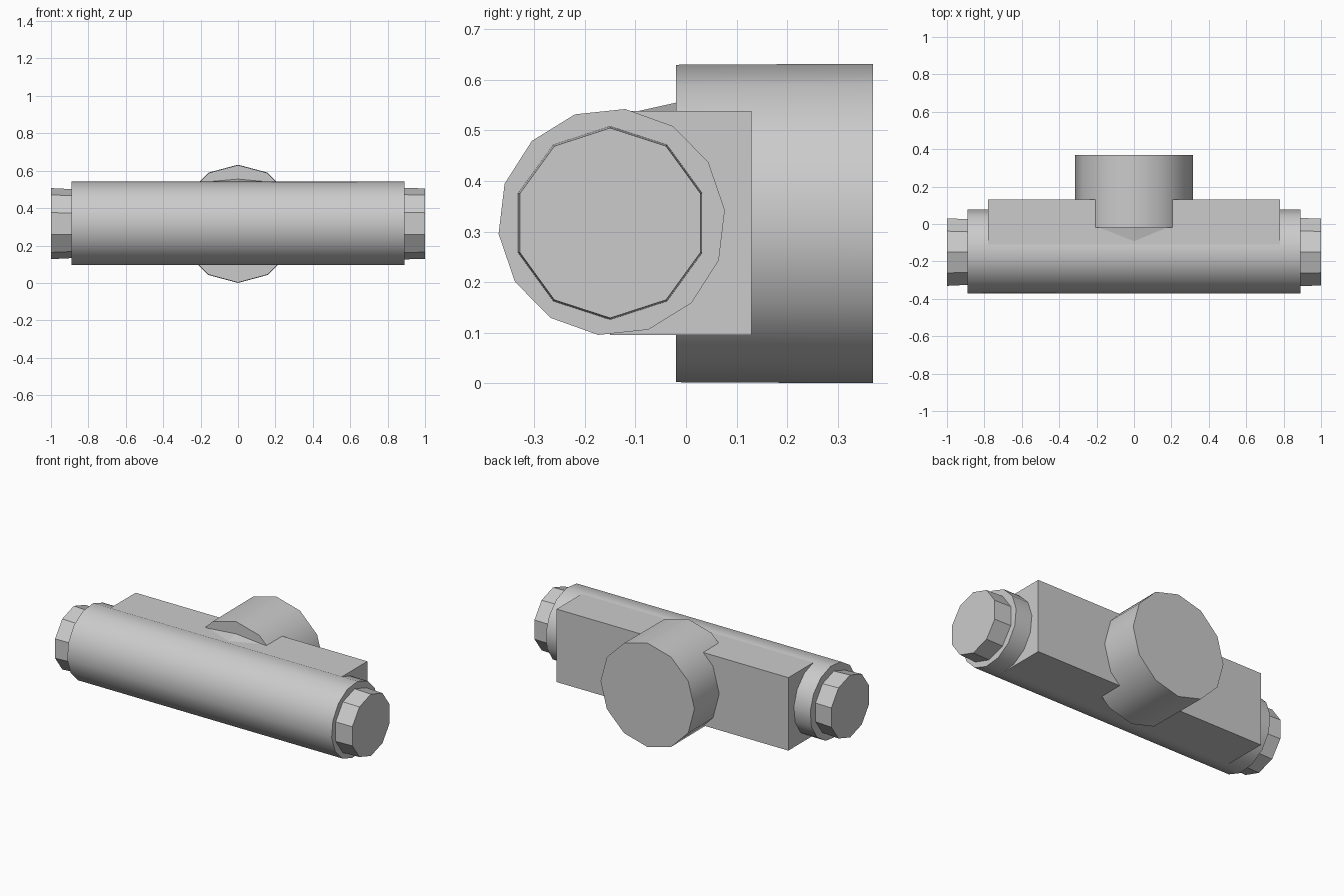
import bpy
import bmesh
import math
from mathutils import Matrix

cube = bpy.data.objects.get("Cube")
if cube:
    bpy.data.objects.remove(cube)

grey = bpy.data.materials.new("plain_grey")
grey.use_nodes = True
grey.diffuse_color = (0.6, 0.6, 0.6, 1)
grey.node_tree.nodes["Principled BSDF"].inputs["Base Color"].default_value = (0.6, 0.6, 0.6, 1)


def finish(name, bm, smooth=None):
    mesh = bpy.data.meshes.new(name)
    bmesh.ops.recalc_face_normals(bm, faces=bm.faces)
    bm.to_mesh(mesh)
    bm.free()
    mesh.materials.append(grey)
    obj = bpy.data.objects.new(name, mesh)
    bpy.context.collection.objects.link(obj)
    if smooth:
        bpy.ops.object.select_all(action="DESELECT")
        obj.select_set(True)
        bpy.context.view_layer.objects.active = obj
        bpy.ops.object.shade_smooth_by_angle(angle=math.radians(smooth))
    return obj


def drum(name, axis, start, end, centre, sides, r_start, r_end, spin=0, smooth=None):
    """Closed prism along x or y; centre holds the middle point across the axis."""
    bm = bmesh.new()
    bmesh.ops.create_cone(bm, cap_ends=True, segments=sides, radius1=r_start,
                          radius2=r_end, depth=end - start)
    turn = Matrix.Rotation(math.pi / 2, 4, "Y") if axis == "X" else Matrix.Rotation(-math.pi / 2, 4, "X")
    mid = (start + end) / 2
    place = (mid, *centre) if axis == "X" else (centre[0], mid, centre[1])
    bm.transform(Matrix.Translation(place) @ turn @ Matrix.Rotation(math.radians(spin), 4, "Z"))
    return finish(name, bm, smooth)


# Long horizontal barrel
drum("main_barrel", "X", -0.89, 0.89, (-0.147, 0.319), 14, 0.225, 0.225, 6, 40)

# Faceted plugs at both ends
drum("left_end_plug", "X", 0.8, 1, (-0.15, 0.317), 10, 0.194, 0.188, 18)
drum("right_end_plug", "X", -1, -0.8, (-0.15, 0.317), 10, 0.19, 0.18, 18)

# Rectangular backing block
bm = bmesh.new()
bmesh.ops.create_cube(bm, size=1)
bm.transform(Matrix.Translation((0, -0.01, 0.317)) @ Matrix.Diagonal((1.56, 0.28, 0.444, 1)))
finish("backing_block", bm)

# Round boss projecting from the back
drum("rear_boss", "Y", -0.02, 0.37, (0, 0.316), 12, 0.314, 0.316, 0, 40)

# Low sloped fillet in front of the boss, above the barrel
bm = bmesh.new()
outline = [(-0.23, -0.02, 0.535), (0, -0.11, 0.535), (0.22, -0.02, 0.535), (0, -0.02, 0.555)]
bmesh.ops.convex_hull(bm, input=[bm.verts.new(p) for p in outline])
finish("boss_fillet", bm)
